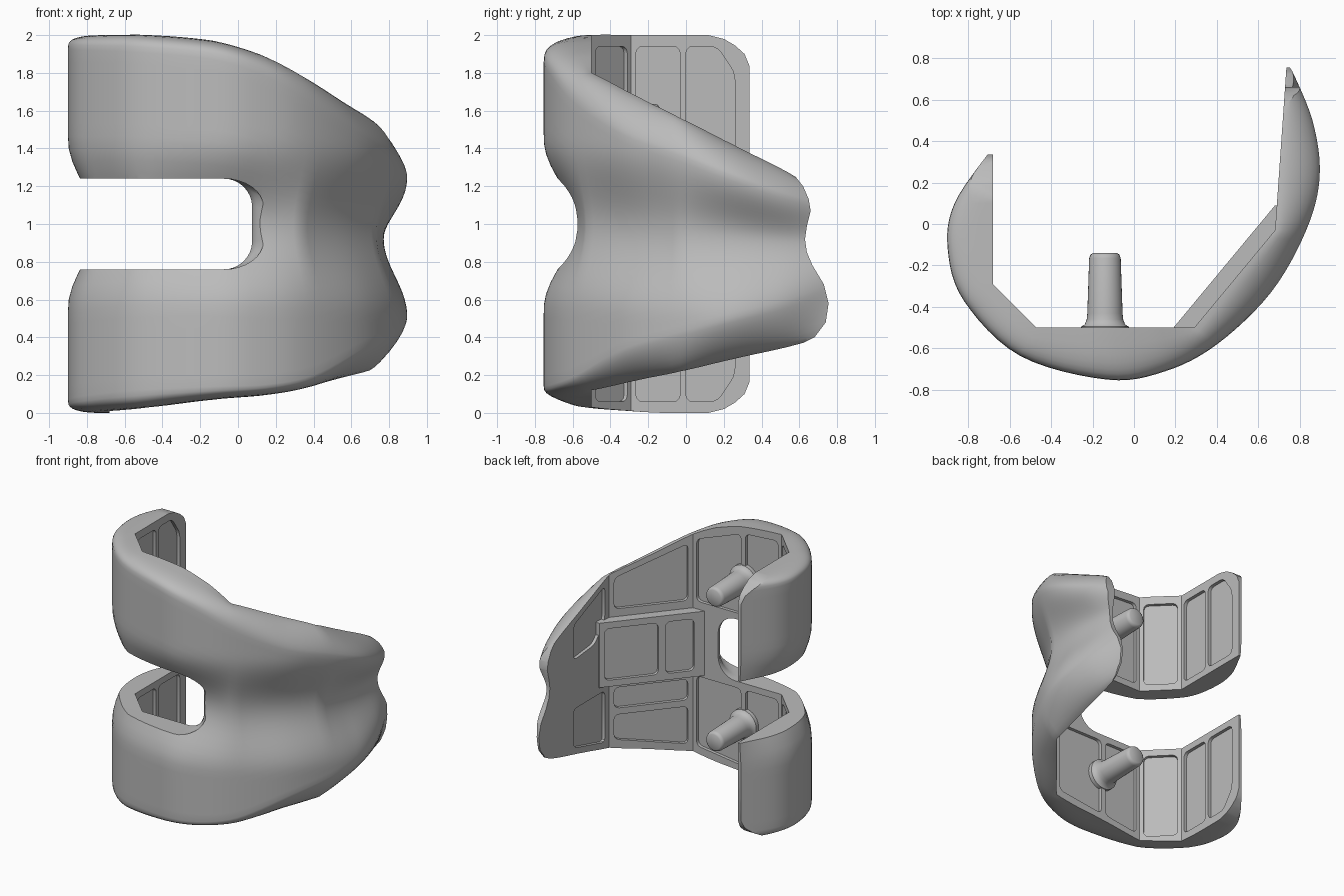
import bpy, bmesh, math
from mathutils import Vector

if "Cube" in bpy.data.objects:
    bpy.data.objects.remove(bpy.data.objects["Cube"])

GREY = (0.5, 0.5, 0.5, 1)
mat = bpy.data.materials.new("plain grey")
mat.use_nodes = True
mat.diffuse_color = GREY
mat.node_tree.nodes["Principled BSDF"].inputs["Base Color"].default_value = GREY


def make(name, bm):
    bmesh.ops.recalc_face_normals(bm, faces=bm.faces)
    mesh = bpy.data.meshes.new(name)
    bm.to_mesh(mesh)
    bm.free()
    obj = bpy.data.objects.new(name, mesh)
    bpy.context.collection.objects.link(obj)
    mesh.materials.append(mat)
    return obj


def activate(obj):
    bpy.ops.object.select_all(action='DESELECT')
    obj.select_set(True)
    bpy.context.view_layer.objects.active = obj


def smooth(obj, angle=32):
    activate(obj)
    bpy.ops.object.shade_smooth_by_angle(angle=math.radians(angle))


def loft(rings):
    """Skin closed rings of points, with both ends capped."""
    bm = bmesh.new()
    vs = [[bm.verts.new(p) for p in ring] for ring in rings]
    for a, b in zip(vs, vs[1:]):
        for i in range(len(a)):
            j = (i + 1) % len(a)
            bm.faces.new((a[i], a[j], b[j], b[i]))
    bm.faces.new(vs[0])
    bm.faces.new(vs[-1])
    return bm


def prism(pts, push, radius=0):
    """Extrude a polygon along push, rounding its corners by radius."""
    bm = loft([pts, [Vector(p) + push for p in pts]])
    if radius:
        bm.verts.ensure_lookup_table()
        n = len(pts)
        edges = [bm.edges.get((bm.verts[i], bm.verts[i + n])) for i in range(n)]
        bmesh.ops.bevel(bm, geom=edges, offset=radius, segments=3,
                        profile=0.5, affect='EDGES')
    return bm


def cut(obj, bm):
    cutter = make("cutter", bm)
    cutter.hide_render = True
    mod = obj.modifiers.new("cut", 'BOOLEAN')
    mod.operation, mod.solver, mod.object = 'DIFFERENCE', 'MANIFOLD', cutter
    activate(obj)
    bpy.ops.object.modifier_apply(modifier=mod.name)
    bpy.data.objects.remove(cutter)


def pocket(obj, start, end, outline, depth=0.025):
    """Shallow recess in the wall start-end; outline holds (fraction, z)."""
    s, e = Vector((*start, 0)), Vector((*end, 0))
    d = (e - s).normalized()
    n = Vector((-d.y, d.x, 0))
    pts = [s.lerp(e, t) + Vector((0, 0, z)) + n * 0.012 for t, z in outline]
    cut(obj, prism(pts, -n * (depth + 0.012), 0.035))


# Shell stations: inner x y, outer x y, top inner/outer z, bottom inner/outer z, waist z, roundness
KEYS = [
    (-.68, .34, -.695, .35, 2, 1.93, 0, .07, 1, 3),
    (-.68, .1, -.865, .1, 2, 1.93, 0, .07, 1, 3),
    (-.68, -.12, -.898, -.12, 2, 1.93, 0, .07, 1, 3),
    (-.68, -.29, -.82, -.37, 2, 1.92, .01, .09, 1, 3),
    (-.47, -.5, -.55, -.635, 2, 1.91, .03, .12, 1, 3),
    (-.13, -.5, -.13, -.75, 1.97, 1.87, .07, .14, 1, 3),
    (.1, -.5, .15, -.71, 1.9, 1.78, .09, .15, 1, 2.6),
    (.29, -.5, .4, -.58, 1.8, 1.63, .12, .2, .99, 2),
    (.5, -.247, .66, -.33, 1.67, 1.47, .175, .34, .97, 1.6),
    (.68, -.03, .83, -.03, 1.56, 1.36, .22, .43, .95, 1.5),
    (.6995, .25, .895, .23, 1.42, 1.26, .285, .5, .93, 1.5),
    (.717, .5, .86, .5, 1.295, 1.16, .34, .57, .91, 1.5),
    (.735, .76, .75, .765, 1.16, 1.08, .4, .66, .9, 1.5),
]


def catmull(a, b, c, d, t):
    return b + .5 * t * (c - a + t * (2 * a - 5 * b + 4 * c - d + t * (3 * (b - c) + d - a)))


def section(k):
    ix, iy, ox, oy, zti, zto, zbi, zbo, zc, n = k

    def reach(z):
        h = min(.45, zto - zc) if z > zc else min(.45, zc - zbo)
        w = min(1, abs(z - zc) / h)
        return 1 - .65 * (1 + math.cos(math.pi * w)) / 2

    q = 8
    arc = [(math.cos(i / q * math.pi / 2), math.sin(i / q * math.pi / 2)) for i in range(q)] + [(0, 1)]
    arc = [(c ** (2 / n), s ** (2 / n)) for c, s in arc]
    prof = [(r, zbo + (zbi - zbo) * f) for r, f in reversed(arc)]
    prof += [(reach(z), z) for z in (zbo + (zto - zbo) * i / 28 for i in range(1, 28))]
    prof += [(r, zto + (zti - zto) * f) for r, f in arc]
    return [(ix + (ox - ix) * r, iy + (oy - iy) * r, z) for r, z in prof]


rings, STEPS = [], 6
for i in range(len(KEYS) - 1):
    a, b, c, d = (KEYS[max(0, min(len(KEYS) - 1, i + o))] for o in (-1, 0, 1, 2))
    for s in range(STEPS):
        t = s / STEPS
        rings.append(section([b[j] + (c[j] - b[j]) * t if j in (0, 1, 9)
                              else catmull(a[j], b[j], c[j], d[j], t) for j in range(10)]))
rings.append(section(KEYS[-1]))
shell = make("curved_shell", loft(rings))

# Side slot with a rounded, flared end
slot = []
for y, flare in ((-1, .06), (-.59, .06), (-.56, .025), (-.52, 0), (.9, 0)):
    ring = [(-1.3, y, .76)]
    for zc, a0 in ((.91, -90), (1.09, 0)):
        for i in range(9):
            a = math.radians(a0 + i * 11.25)
            ring.append((-.075 + (.15 + flare) * math.cos(a), y, zc + .15 * math.sin(a)))
    slot.append(ring + [(-1.3, y, 1.24)])
cut(shell, loft(slot))

# Trimmed outlines of the two free ends
right_end = [(.5, 1.4), (.53, 1.28), (.58, 1.25), (.62, 1.2), (.65, 1.13), (.66, 1.07),
             (.64, .99), (.63, .92), (.64, .85), (.67, .78), (.73, .68), (.755, .58),
             (.74, .48), (.68, .4), (.6, .36), (.5, .2), (.95, .2), (.95, 1.4)]
cut(shell, prism([(.4, y, z) for y, z in right_end], Vector((.8, 0, 0))))
corner = [(.12, 1.1), (.12, 1), (.2, .98), (.26, .945), (.31, .9), (.335, .84)]
left_end = corner + [(y, -z) for y, z in reversed(corner)] + [(.6, -1.1), (.6, 1.1)]
cut(shell, prism([(-1.2, y, z + 1) for y, z in left_end], Vector((.7, 0, 0))))

# Recessed panels between the ribs of the inner walls
A, B, C, D, E, F = (-.68, .34), (-.68, -.29), (-.47, -.5), (.29, -.5), (.68, -.03), (.735, .76)
for s in (1, -1):
    lo, hi = 1 + s * .29, 1 + s * .94
    pocket(shell, A, B, [(.13, lo), (.13, 1 + s * .8), (.28, hi), (.54, hi), (.54, lo)])
    pocket(shell, A, B, [(.59, lo), (.59, hi), (.96, hi), (.96, lo)])
    pocket(shell, B, C, [(.1, lo), (.1, hi), (.9, hi), (.9, lo)])
for z, tops in ((1.29, (1.94, 1.92, 1.91, 1.77)), (.71, (.08, .12, .12, .17))):
    pocket(shell, C, D, [(.04, z), (.04, tops[0]), (.41, tops[1]), (.41, z)])
    pocket(shell, C, D, [(.46, z), (.46, tops[2]), (.96, tops[3]), (.96, z)])
pocket(shell, D, E, [(.06, 1.29), (.06, 1.73), (.94, 1.53), (.94, 1.29)])
pocket(shell, D, E, [(.06, .52), (.06, .68), (.94, .68), (.94, .52)])
pocket(shell, D, E, [(.06, .18), (.06, .47), (.94, .47), (.94, .28)])
pocket(shell, E, F, [(.06, 1.24), (.06, 1.49), (.5, 1.31), (.5, 1.04), (.2, 1.08)])
pocket(shell, E, F, [(.06, .28), (.06, .68), (.5, .66), (.5, .36)])
smooth(shell)

# Raised pad across the waist, with two panels
P, Q = (.19, -.5), (.68, .09)
plan = [P, Q, (.71, .09), (.72, -.02), (.32, -.515), (.19, -.515)]
pad = make("waist_pad", prism([(x, y, .73) for x, y in plan], Vector((0, 0, .5))))
for t0, t1 in ((.1, .37), (.44, .95)):
    pocket(pad, P, Q, [(t0, .78), (t0, 1.18), (t1, 1.18), (t1, .78)])
smooth(pad)

# Two locating pegs with flared feet
PEG = [(.115, -.535), (.115, -.495), (.098, -.485), (.088, -.46), (.085, -.43),
       (.076, -.165), (.07, -.148), (.058, -.14)]
for name, z in (("upper_peg", 1.56), ("lower_peg", .44)):
    bm = loft([[(-.14 + r * math.cos(a), y, z + r * math.sin(a))
                for a in (math.tau * i / 32 for i in range(32))] for r, y in PEG])
    smooth(make(name, bm), 40)
